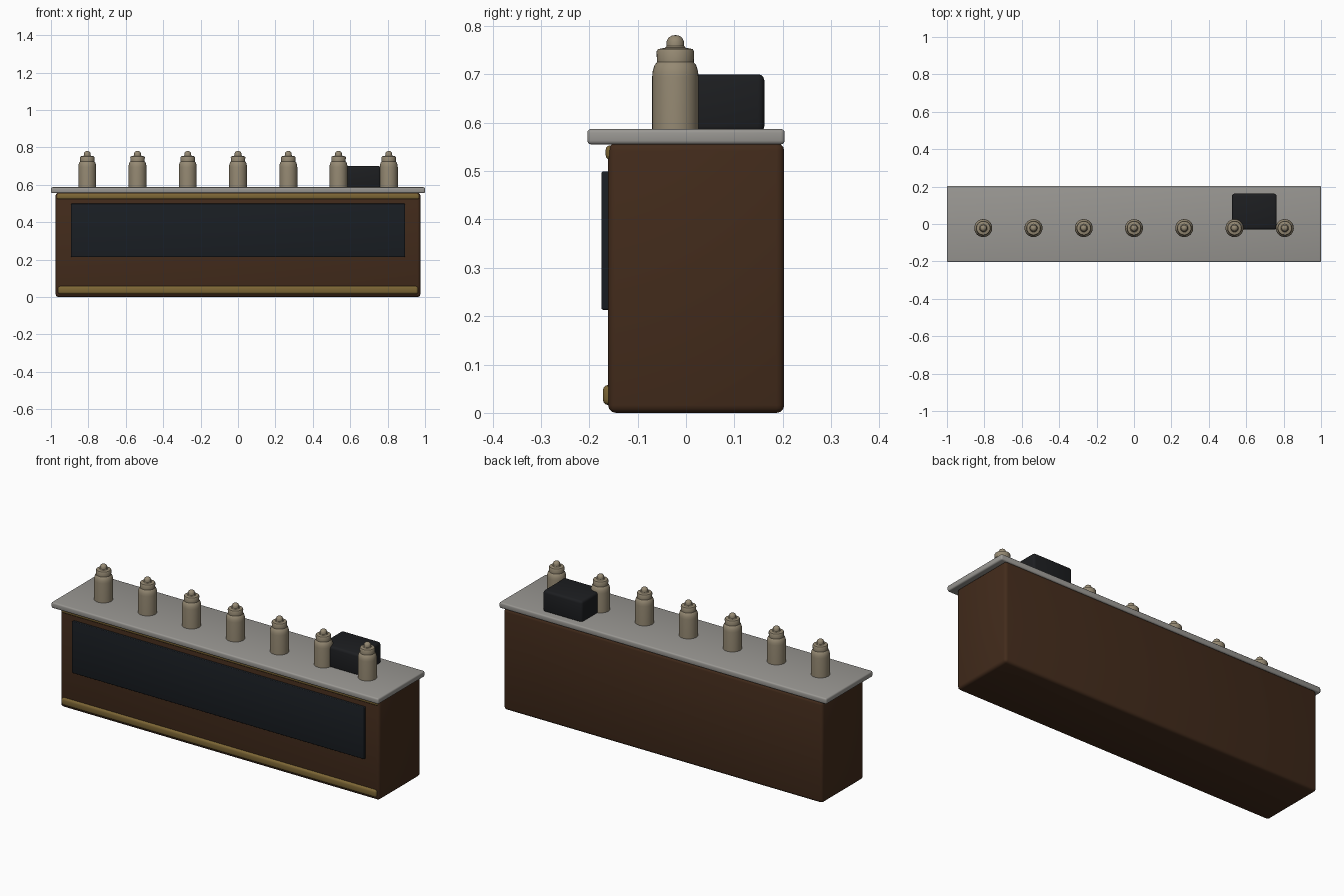
import bpy, bmesh, math

if "Cube" in bpy.data.objects:
    bpy.data.objects.remove(bpy.data.objects["Cube"])


def material(name, rgb):
    m = bpy.data.materials.new(name)
    m.diffuse_color = (*rgb, 1)
    m.use_nodes = True
    m.node_tree.nodes["Principled BSDF"].inputs["Base Color"].default_value = m.diffuse_color
    return m


WOOD = material("dark_wood", (0.055, 0.024, 0.011))
BRASS = material("brass", (0.2, 0.13, 0.035))
GLASS = material("dark_panel", (0.010, 0.013, 0.017))
STONE = material("grey_stone", (0.32, 0.31, 0.29))
CREAM = material("cream", (0.30, 0.25, 0.17))
BLACK = material("black", (0.012, 0.013, 0.015))


def finish(obj, mat):
    obj.data.materials.append(mat)
    bpy.ops.object.select_all(action='DESELECT')
    obj.select_set(True)
    bpy.context.view_layer.objects.active = obj
    bpy.ops.object.shade_smooth_by_angle(angle=math.radians(35))


def box(name, x, y, z, mat, bevel):
    # box from (min, max) ranges with rounded edges
    bm = bmesh.new()
    bmesh.ops.create_cube(bm, size=1)
    for v in bm.verts:
        v.co = [r[0] if c < 0 else r[1] for r, c in zip((x, y, z), v.co)]
    bmesh.ops.bevel(bm, geom=bm.edges[:], offset=bevel, segments=3,
                    profile=0.5, affect='EDGES')
    me = bpy.data.meshes.new(name)
    bm.to_mesh(me)
    bm.free()
    obj = bpy.data.objects.new(name, me)
    bpy.context.collection.objects.link(obj)
    finish(obj, mat)


def lathe(name, profile, loc, mat, steps=32):
    # spin an (r, z) profile around the vertical axis
    bm = bmesh.new()
    vs = [bm.verts.new((r, 0, z)) for r, z in profile]
    es = [bm.edges.new(p) for p in zip(vs, vs[1:])]
    bmesh.ops.spin(bm, geom=vs + es, cent=(0, 0, 0), axis=(0, 0, 1),
                   angle=2 * math.pi, steps=steps)
    bmesh.ops.remove_doubles(bm, verts=bm.verts[:], dist=1e-5)
    bmesh.ops.recalc_face_normals(bm, faces=bm.faces[:])
    me = bpy.data.meshes.new(name)
    bm.to_mesh(me)
    bm.free()
    obj = bpy.data.objects.new(name, me)
    obj.location = loc
    bpy.context.collection.objects.link(obj)
    finish(obj, mat)


# counter cabinet and worktop
box("counter_body", (-0.975, 0.975), (-0.161, 0.203), (0, 0.558), WOOD, 0.016)
box("countertop", (-1, 1), (-0.204, 0.204), (0.555, 0.587), STONE, 0.008)

# front panel and brass trims
box("front_panel", (-0.893, 0.893), (-0.175, -0.15), (0.213, 0.499), GLASS, 0.004)
box("foot_rail", (-0.963, 0.963), (-0.172, -0.145), (0.016, 0.058), BRASS, 0.012)
box("top_trim", (-0.968, 0.968), (-0.166, -0.145), (0.523, 0.553), BRASS, 0.009)

# till box at the back of the worktop
box("till", (0.523, 0.763), (-0.03, 0.162), (0.58, 0.70), BLACK, 0.013)

# row of seven pump dispensers
PROFILE = [(0, 0), (0.048, 0), (0.048, 0.112), (0.047, 0.124), (0.043, 0.137),
           (0.038, 0.143), (0.039, 0.165), (0.036, 0.170), (0.021, 0.173),
           (0.018, 0.177), (0.018, 0.186), (0.014, 0.194), (0.007, 0.198), (0, 0.199)]
for i in range(7):
    lathe(f"dispenser_{i + 1}", PROFILE, (-0.806 + 0.2687 * i, -0.022, 0.582), CREAM)
